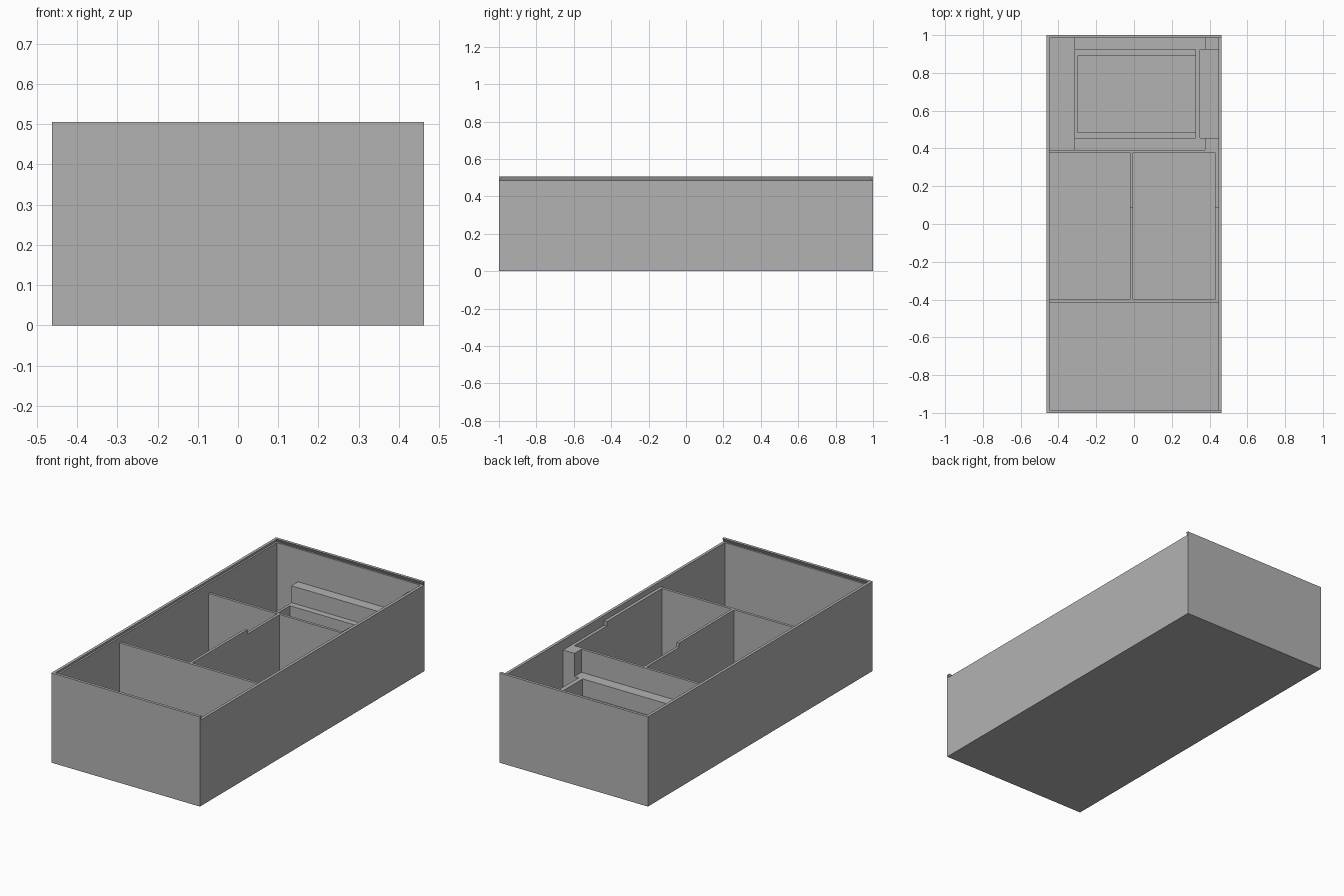
import bpy
import bmesh

default = bpy.data.objects.get("Cube")
if default:
    bpy.data.objects.remove(default, do_unlink=True)

# Single grey plastic
grey = bpy.data.materials.new("grey_plastic")
grey.use_nodes = True
colour = (0.45, 0.45, 0.45, 1)
grey.diffuse_color = colour
grey.node_tree.nodes["Principled BSDF"].inputs["Base Color"].default_value = colour

HALF_X, HALF_Y, HEIGHT = 0.463, 1.0, 0.505
WALL, FLOOR, ABOVE = 0.016, 0.016, 0.6
IN_X, IN_Y = HALF_X - WALL, HALF_Y - WALL
LID_Z, UNDERCUT = 0.485, 0.01


def prism(name, low, high, z0, z1):
    """Solid between two rectangles (x0, x1, y0, y1) at heights z0 and z1."""
    bm = bmesh.new()
    rings = []
    for (x0, x1, y0, y1), z in ((low, z0), (high, z1)):
        corners = ((x0, y0), (x1, y0), (x1, y1), (x0, y1))
        rings.append([bm.verts.new((x, y, z)) for x, y in corners])
    bottom, top = rings
    bm.faces.new(bottom[::-1])
    bm.faces.new(top)
    for i in range(4):
        j = (i + 1) % 4
        bm.faces.new((bottom[i], bottom[j], top[j], top[i]))
    mesh = bpy.data.meshes.new(name)
    bm.to_mesh(mesh)
    bm.free()
    mesh.materials.append(grey)
    obj = bpy.data.objects.new(name, mesh)
    bpy.context.collection.objects.link(obj)
    return obj


def carve(target, cutter):
    """Subtract a cutter from the target and discard the cutter."""
    cutter.hide_render = True
    mod = target.modifiers.new(cutter.name, "BOOLEAN")
    mod.operation = "DIFFERENCE"
    mod.solver = "EXACT"
    mod.object = cutter
    bpy.context.view_layer.objects.active = target
    bpy.ops.object.modifier_apply(modifier=mod.name)
    bpy.data.objects.remove(cutter, do_unlink=True)


# Solid outer block
outline = (-HALF_X, HALF_X, -HALF_Y, HALF_Y)
tray = prism("storage_tray", outline, outline, 0, HEIGHT)

# Pockets: name, x range, y range, bottom height
pockets = [
    ("divider_clearance", -IN_X, IN_X, -IN_Y, IN_Y, 0.455),
    ("lowered_dividers", -IN_X, IN_X, 0.09, IN_Y, 0.43),
    ("front_compartment", -IN_X, IN_X, -IN_Y, -0.415, FLOOR),
    ("middle_right_compartment", -IN_X, -0.02, -0.4, 0.378, FLOOR),
    ("middle_left_compartment", -0.005, 0.43, -0.4, 0.378, FLOOR),
    ("back_side_compartment", -IN_X, -0.315, 0.393, IN_Y, FLOOR),
    ("upper_ledge", -0.315, 0.376, 0.393, IN_Y, 0.30),
    ("lower_ledge", -0.315, 0.325, 0.455, 0.925, 0.205),
    ("back_recess", -0.30, 0.325, 0.485, 0.89, FLOOR),
    ("narrow_slot", 0.35, IN_X, 0.455, 0.925, FLOOR),
]
for name, x0, x1, y0, y1, z in pockets:
    area = (x0, x1, y0, y1)
    carve(tray, prism(name, area, area, z, ABOVE))

# Dovetail channel for a sliding lid, open on the +x side
rise = HEIGHT - LID_Z


def channel(z):
    inset = UNDERCUT * (z - LID_Z) / rise
    edge = IN_Y + UNDERCUT - inset
    return (-IN_X - UNDERCUT + inset, ABOVE, -edge, edge)


top = HEIGHT + rise / 2
carve(tray, prism("lid_channel", channel(LID_Z), channel(top), LID_Z, top))
